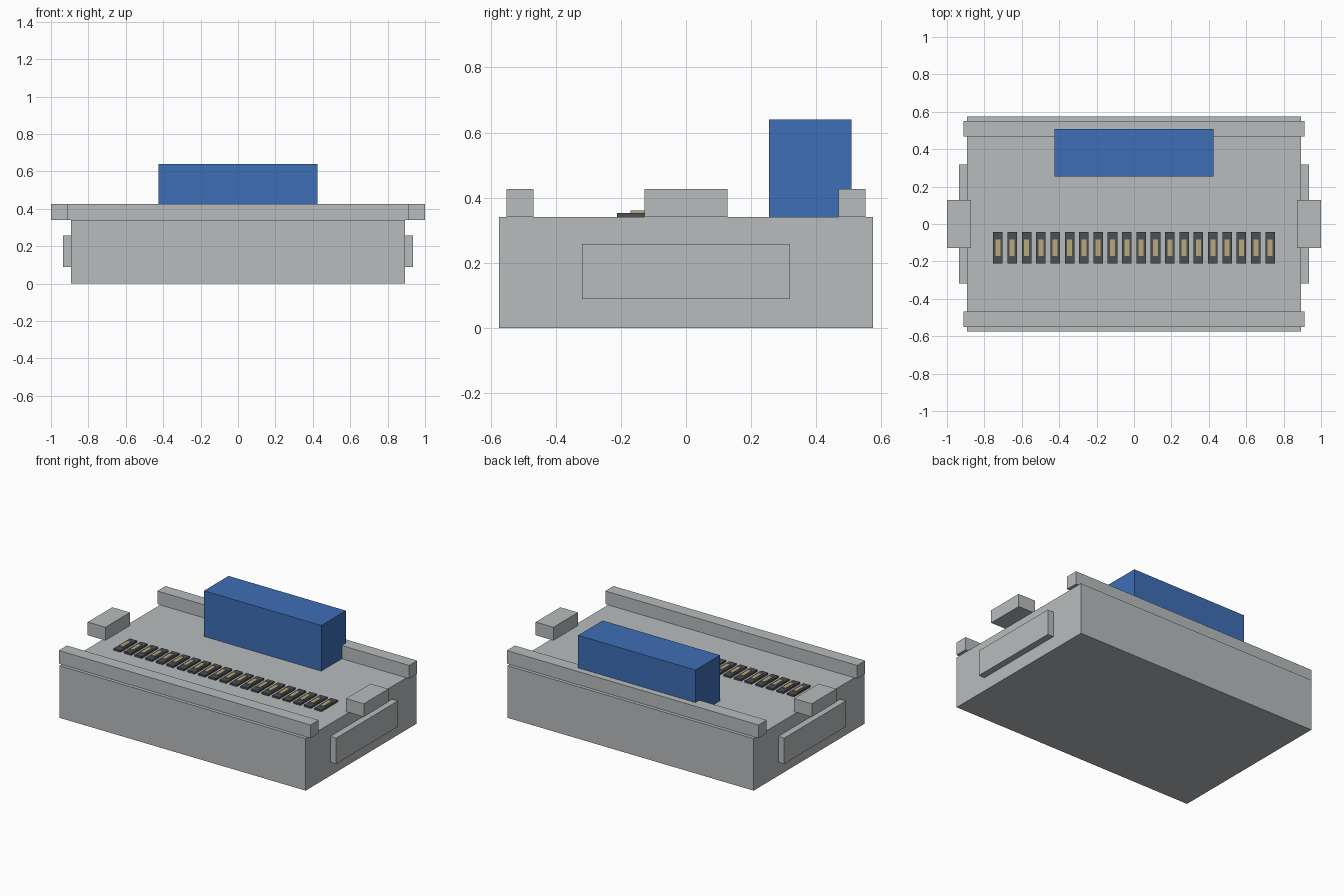
import bpy

cube = bpy.data.objects.get("Cube")
if cube:
    bpy.data.objects.remove(cube, do_unlink=True)


def material(name, rgb):
    m = bpy.data.materials.new(name)
    m.use_nodes = True
    m.diffuse_color = (*rgb, 1)
    bsdf = next(n for n in m.node_tree.nodes if n.type == 'BSDF_PRINCIPLED')
    bsdf.inputs["Base Color"].default_value = (*rgb, 1)
    return m


grey = material("light grey", (0.479, 0.503, 0.515))
blue = material("blue", (0.048, 0.156, 0.468))
dark = material("dark grey", (0.072, 0.080, 0.084))
gold = material("pale gold", (0.479, 0.392, 0.205))


def box(name, x, y, z, mat):
    """Axis-aligned box from (min, max) ranges."""
    bpy.ops.mesh.primitive_cube_add(size=1, location=[sum(r) / 2 for r in (x, y, z)])
    ob = bpy.context.object
    ob.name = name
    ob.scale = [r[1] - r[0] for r in (x, y, z)]
    bpy.ops.object.transform_apply(location=False, rotation=False, scale=True)
    ob.data.materials.append(mat)
    return ob


BASE_TOP, RAIL_TOP = 0.341, 0.427

# Main housing
box("housing", (-0.892, 0.892), (-0.574, 0.574), (0, BASE_TOP), grey)

# Long rails along the front and back edges
box("front_rail", (-0.912, 0.912), (-0.552, -0.468), (BASE_TOP, RAIL_TOP), grey)
box("back_rail", (-0.912, 0.912), (0.468, 0.552), (BASE_TOP, RAIL_TOP), grey)

# Overhanging tabs and raised panels on both sides
for side, s in (("left", 1), ("right", -1)):
    box(side + "_tab", sorted((s * 0.872, s * 1.0)), (-0.127, 0.127),
        (BASE_TOP, RAIL_TOP), grey)
    box(side + "_panel", sorted((s * 0.88, s * 0.935)), (-0.319, 0.319),
        (0.089, 0.258), grey)

# Tall block near the back
box("blue_block", (-0.425, 0.425), (0.255, 0.509), (BASE_TOP, 0.64), blue)

# Row of contacts: dark pad with a raised strip
COUNT, PITCH = 20, 0.0766
for i in range(COUNT):
    x = (i - (COUNT - 1) / 2) * PITCH
    box(f"contact_pad_{i + 1}", (x - 0.0255, x + 0.0255), (-0.212, -0.042),
        (BASE_TOP, 0.353), dark)
    box(f"contact_strip_{i + 1}", (x - 0.0135, x + 0.0135), (-0.170, -0.084),
        (0.352, 0.360), gold)
